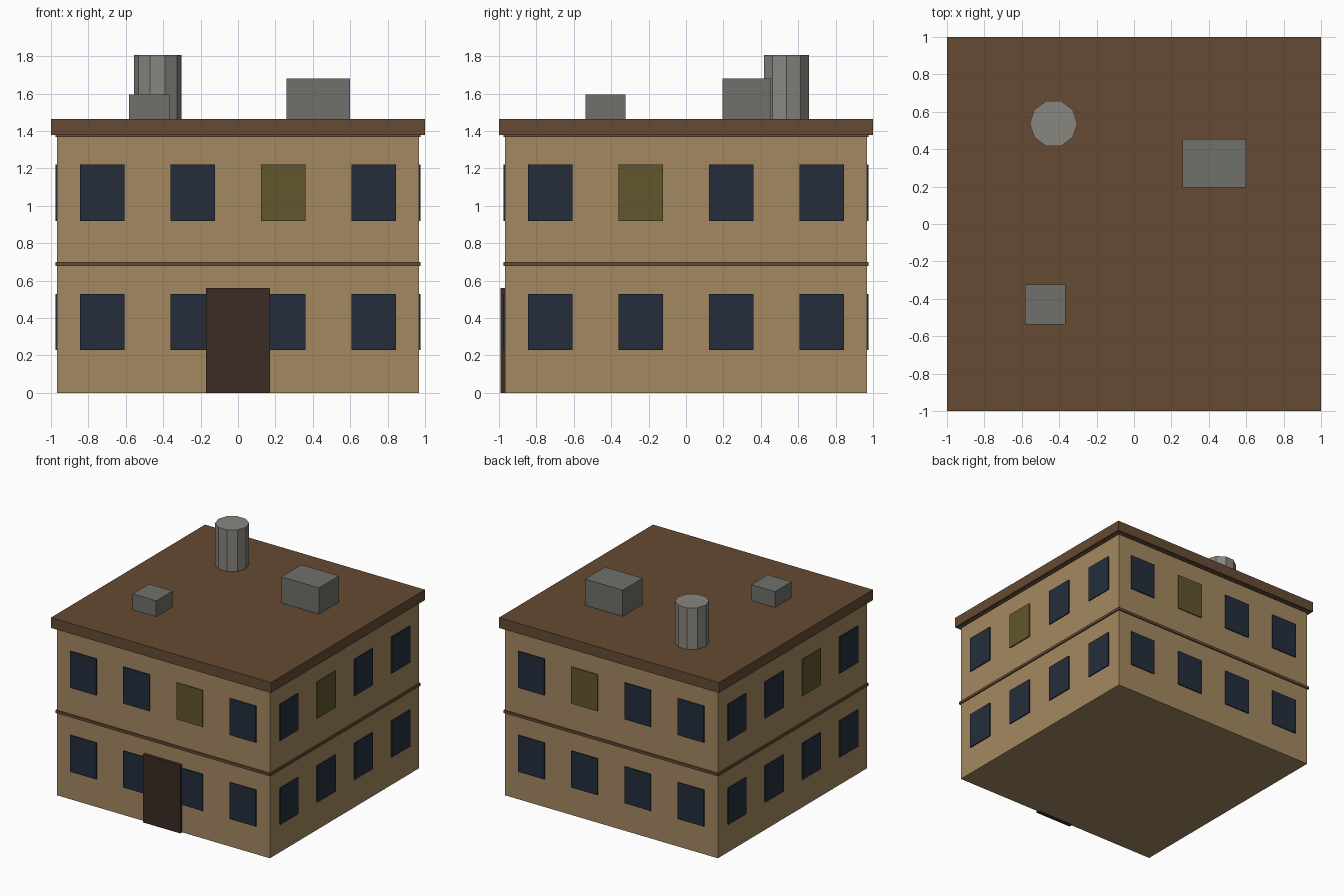
import bpy
import math

if "Cube" in bpy.data.objects:
    bpy.data.objects.remove(bpy.data.objects["Cube"])

W = 0.967        # wall half width
FLOOR = 0.69     # storey height
ROOF = 1.465     # top of roof slab


def material(name, rgb):
    m = bpy.data.materials.new(name)
    m.diffuse_color = (*rgb, 1)
    m.use_nodes = True
    m.node_tree.nodes["Principled BSDF"].inputs["Base Color"].default_value = m.diffuse_color
    return m


wall = material("wall", (0.37, 0.25, 0.12))
brown = material("roof_brown", (0.13, 0.07, 0.033))
glass = material("dark_glass", (0.018, 0.027, 0.045))
lit = material("lit_glass", (0.12, 0.093, 0.026))
wood = material("door_wood", (0.045, 0.025, 0.018))
grey = material("vent_grey", (0.16, 0.16, 0.145))
tank_grey = material("tank_grey", (0.25, 0.24, 0.21))


def box(name, lo, hi, mat):
    centre = [(a + b) / 2 for a, b in zip(lo, hi)]
    bpy.ops.mesh.primitive_cube_add(size=1, location=centre)
    o = bpy.context.object
    o.name = name
    o.scale = [b - a for a, b in zip(lo, hi)]
    bpy.ops.object.transform_apply(location=False, rotation=False, scale=True)
    o.data.materials.append(mat)
    return o


def slab(name, half, z0, z1, mat):
    return box(name, (-half, -half, z0), (half, half, z1), mat)


# Walls, storey bands and roof
slab("walls", W, 0, 2 * FLOOR, wall)
for i in (1, 2):
    slab(f"storey_band_{i}", 0.977, i * FLOOR - 0.011, i * FLOOR + 0.011, brown)
slab("roof_slab", 1.0, 1.38, ROOF, brown)

# Windows: four per storey on every side, one lit upstairs
hw, out, inn = 0.119, W + 0.009, W - 0.01
for storey in range(2):
    z0 = storey * FLOOR + 0.23
    z1 = z0 + 0.30
    for i in range(4):
        c = (i - 1.5) * W / 2
        for s in (-1, 1):
            d0, d1 = sorted((s * inn, s * out))
            mat_y = lit if storey == 1 and i == 2 else glass
            mat_x = lit if storey == 1 and i == 1 else glass
            side_y = "front" if s < 0 else "back"
            side_x = "left" if s < 0 else "right"
            box(f"window_{side_y}_{storey}_{i}", (c - hw, d0, z0), (c + hw, d1, z1), mat_y)
            box(f"window_{side_x}_{storey}_{i}", (d0, c - hw, z0), (d1, c + hw, z1), mat_x)

# Front door
box("front_door", (-0.17, -0.991, 0), (0.17, -0.95, 0.56), wood)

# Rooftop units
box("large_roof_vent", (0.258, 0.195, ROOF), (0.60, 0.455, 1.68), grey)
box("small_roof_vent", (-0.582, -0.538, ROOF), (-0.367, -0.324, 1.595), grey)
bpy.ops.mesh.primitive_cylinder_add(
    vertices=10, radius=0.127, depth=1.807 - ROOF,
    location=(-0.43, 0.537, (1.807 + ROOF) / 2), rotation=(0, 0, math.pi / 2))
tank = bpy.context.object
tank.name = "water_tank"
tank.data.materials.append(tank_grey)
